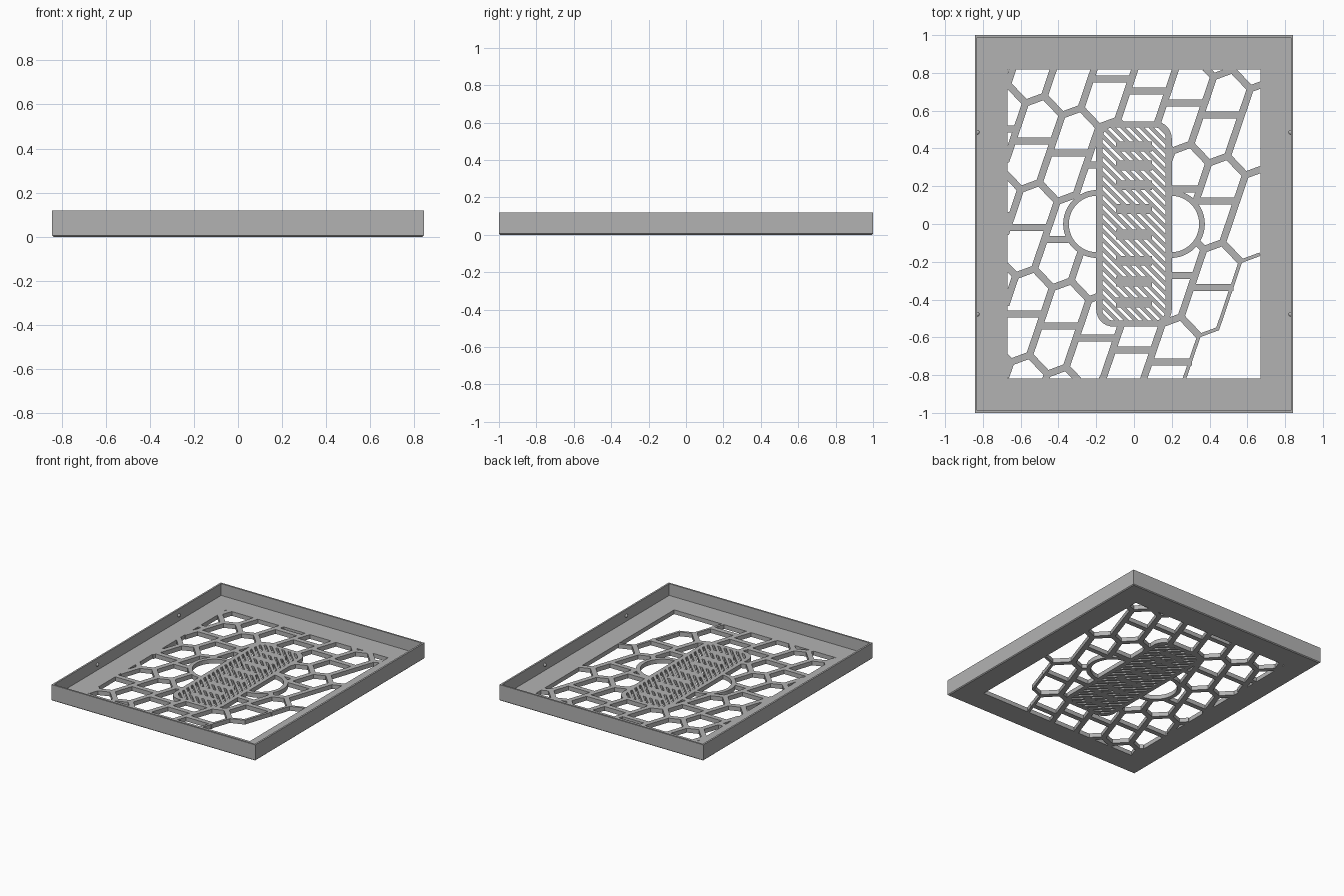
import bpy, bmesh, math
from mathutils import Vector

cube = bpy.data.objects.get("Cube")
if cube:
    bpy.data.objects.remove(cube, do_unlink=True)

HEIGHT, FLOOR = 0.12, 0.032
WIN_X, WIN_Y = 0.67, 0.817
WIDTH = 0.037

grey = bpy.data.materials.new("plain_grey")
grey.use_nodes = True
grey.diffuse_color = (0.45, 0.45, 0.45, 1)
grey.node_tree.nodes["Principled BSDF"].inputs["Base Color"].default_value = (0.45, 0.45, 0.45, 1)


def finish(bm, name):
    bmesh.ops.recalc_face_normals(bm, faces=bm.faces)
    mesh = bpy.data.meshes.new(name)
    bm.to_mesh(mesh)
    bm.free()
    mesh.materials.append(grey)
    obj = bpy.data.objects.new(name, mesh)
    bpy.context.collection.objects.link(obj)
    return obj


def prism(bm, pts):
    """Upright solid over a flat outline, as thick as the floor."""
    low = [bm.verts.new((p[0], p[1], 0)) for p in pts]
    top = [bm.verts.new((p[0], p[1], FLOOR)) for p in pts]
    bm.faces.new(low[::-1])
    bm.faces.new(top)
    for i in range(len(pts)):
        j = (i + 1) % len(pts)
        bm.faces.new((low[i], low[j], top[j], top[i]))


def strut(bm, p, q, width):
    d = (q - p).normalized()
    n = Vector((-d.y, d.x)) * width / 2
    prism(bm, [p - n, q - n, q + n, p + n])


def clipped_strut(bm, p, q, width, keep, steps=80):
    """Strut along the parts of p-q where keep(point) is true."""
    start = last = None
    for i in range(steps + 2):
        pt = p.lerp(q, i / steps)
        if i <= steps and keep(pt):
            start = start or pt
            last = pt
        else:
            if start and (last - start).length > 0.004:
                strut(bm, start, last, width)
            start = None


def band(bm, outer, inner, closed):
    """Flat band between two matching outlines, given thickness."""
    rings = []
    for z in (0, FLOOR):
        for pts in (outer, inner):
            rings.append([bm.verts.new((x, y, z)) for x, y in pts])
    lo, li, to, ti = rings
    n = len(outer)
    for i in range(n if closed else n - 1):
        j = (i + 1) % n
        for a, b in ((lo, li), (li, ti), (ti, to), (to, lo)):
            bm.faces.new((a[i], a[j], b[j], b[i]))


def rounded_rect(hx, hy, r, seg=8):
    pts = []
    for k, (sx, sy) in enumerate(((1, 1), (-1, 1), (-1, -1), (1, -1))):
        for i in range(seg + 1):
            a = math.pi / 2 * (k + i / seg)
            pts.append((sx * (hx - r) + r * math.cos(a), sy * (hy - r) + r * math.sin(a)))
    return pts


def in_rounded(p, hx, hy, r):
    dx, dy = max(abs(p.x) - hx + r, 0), max(abs(p.y) - hy + r, 0)
    return math.hypot(dx, dy) < r


# Tray: rectangular section swept around the window
bm = bmesh.new()
section = [(WIN_X, WIN_Y, 0), (0.837, 0.994, 0), (0.843, 1, 0.006), (0.843, 1, HEIGHT),
           (0.83, 0.987, HEIGHT), (0.83, 0.987, FLOOR), (WIN_X, WIN_Y, FLOOR)]
loops = [[bm.verts.new((sx * x, sy * y, z)) for sx, sy in ((1, 1), (-1, 1), (-1, -1), (1, -1))]
         for x, y, z in section]
for k, ring in enumerate(loops):
    nxt = loops[(k + 1) % len(loops)]
    for i in range(4):
        j = (i + 1) % 4
        bm.faces.new((ring[i], ring[j], nxt[j], nxt[i]))
finish(bm, "tray")


# Skewed honeycomb lattice, left open around the centre panel and side loops
def lattice_area(p):
    in_window = abs(p.x) < WIN_X + 0.01 and abs(p.y) < WIN_Y + 0.01
    in_loop = math.hypot(abs(p.x) - 0.2, p.y) < 0.165
    return in_window and not in_loop and not in_rounded(p, 0.185, 0.525, 0.08)


STEP, ROW = Vector((0.194, -0.0635)), Vector((-0.026, -0.457))
ORIGIN, PEAK = Vector((0.59, 0.259)), Vector((-0.095, 0.1))
bm = bmesh.new()
for r in range(-1, 7):
    for c in range(-12, 1):
        if r >= 4 and c == 0:
            continue
        valley = ORIGIN + ROW * (r - 2) + STEP * c
        peak = valley + PEAK
        edge = (r, c) in ((3, 0), (4, -1))
        w = WIDTH / 2 if edge else WIDTH
        lines = [(valley, peak, WIDTH),
                 (valley, peak + STEP, w),
                 (valley, peak + ROW, w),
                 (valley + Vector((-0.262, -0.138)), valley + Vector((-0.047, -0.138)), WIDTH)]
        for p, q, width in lines:
            ext = (q - p).normalized() * width * 0.25
            clipped_strut(bm, p - ext, q + ext, width, lattice_area)
finish(bm, "honeycomb_lattice")

# Centre panel rim
bm = bmesh.new()
band(bm, rounded_rect(0.2, 0.543, 0.09), rounded_rect(0.168, 0.511, 0.058), True)
finish(bm, "panel_rim")

# Diagonal slats in the centre panel
bm = bmesh.new()
for i in range(-15, 16):
    mid = Vector((0, i * 0.05))
    reach = Vector((0.2, -0.2))
    clipped_strut(bm, mid - reach, mid + reach, 0.02,
                  lambda p: in_rounded(p, 0.178, 0.52, 0.06))
finish(bm, "panel_slats")

# Plain cross ribs down the middle of the panel
bm = bmesh.new()
for y in (0.41, 0.31, 0.205, 0.08, -0.055, -0.195, -0.305, -0.415):
    strut(bm, Vector((-0.095, y)), Vector((0.095, y)), 0.052)
finish(bm, "panel_ribs")

# Half-round loops at both sides of the panel
for side, name in ((1, "left_loop"), (-1, "right_loop")):
    bm = bmesh.new()
    angles = [math.pi * (i / 24 - 0.5) for i in range(25)]
    arcs = [[(side * (0.195 + r * math.cos(a)), r * math.sin(a)) for a in angles]
            for r in (0.18, 0.15)]
    band(bm, arcs[0], arcs[1], False)
    finish(bm, name)

# Small snap bumps on the inner side walls
for sx, side in ((1, "left"), (-1, "right")):
    for y, end in ((0.485, "back"), (-0.478, "front")):
        bm = bmesh.new()
        bmesh.ops.create_uvsphere(bm, u_segments=12, v_segments=8, radius=0.013)
        bmesh.ops.translate(bm, verts=bm.verts, vec=(sx * 0.83, y, 0.075))
        bump = finish(bm, f"{side}_{end}_bump")
        bump.data.shade_smooth()
